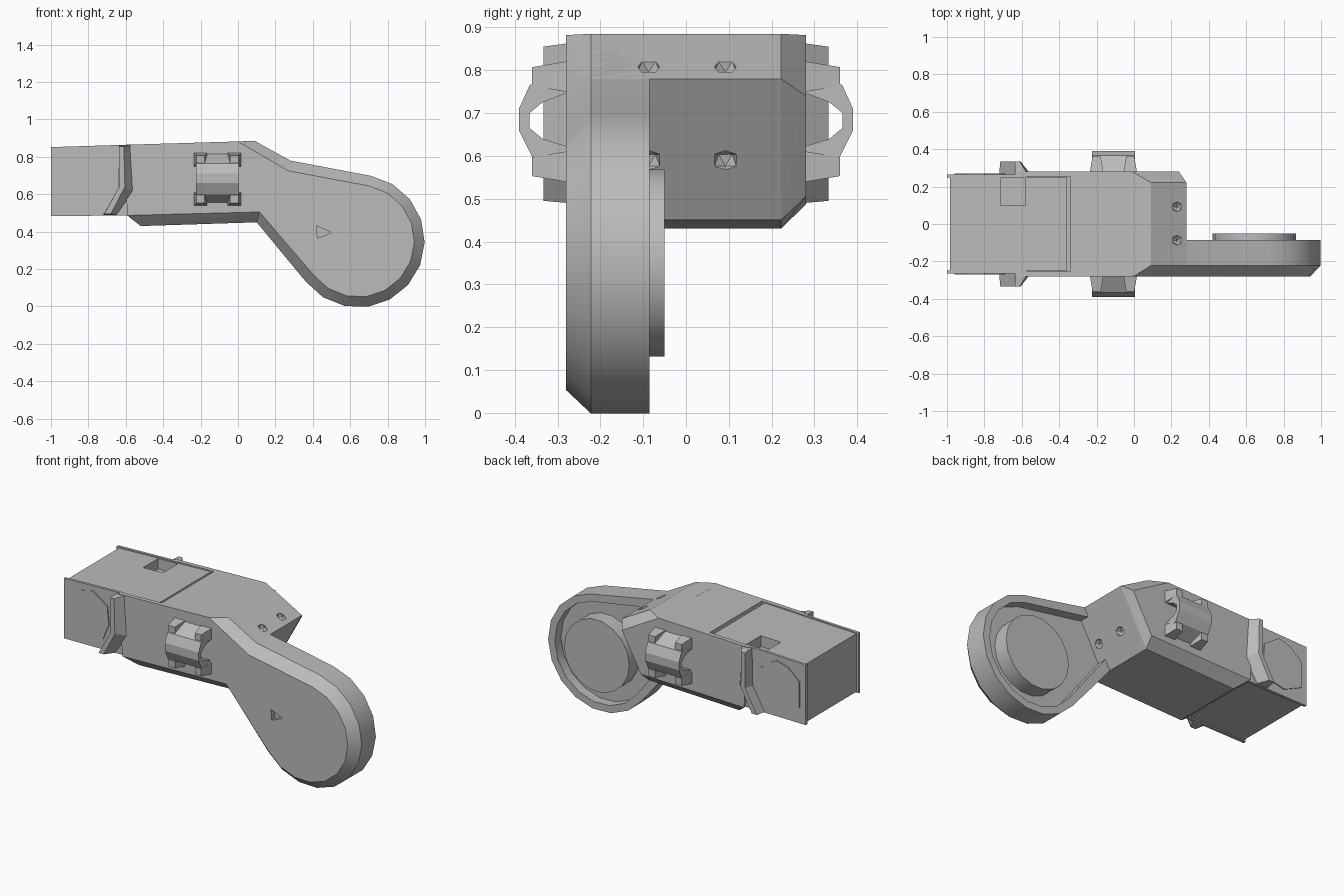
import bpy, bmesh
from math import radians, cos, sin
from mathutils import Vector

old = bpy.data.objects.get("Cube")
if old:
    bpy.data.objects.remove(old, do_unlink=True)

grey = bpy.data.materials.new("plain grey")
grey.use_nodes = True
grey.diffuse_color = (0.5, 0.5, 0.5, 1)
grey.node_tree.nodes["Principled BSDF"].inputs["Base Color"].default_value = (0.5, 0.5, 0.5, 1)


def finish(name, bm):
    bmesh.ops.recalc_face_normals(bm, faces=bm.faces)
    mesh = bpy.data.meshes.new(name)
    bm.to_mesh(mesh)
    bm.free()
    mesh.materials.append(grey)
    obj = bpy.data.objects.new(name, mesh)
    bpy.context.collection.objects.link(obj)
    return obj


def loft(name, loops):
    """Skin matching point loops and cap both ends."""
    bm = bmesh.new()
    rings = [[bm.verts.new(p) for p in loop] for loop in loops]
    n = len(rings[0])
    for a, b in zip(rings, rings[1:]):
        for i in range(n):
            j = (i + 1) % n
            bm.faces.new((a[i], a[j], b[j], b[i]))
    bm.faces.new(rings[0])
    bm.faces.new(rings[-1])
    return finish(name, bm)


def at_y(profile, y):
    return [(x, y, z) for x, z in profile]


def prism(name, profile, y0, y1):
    return loft(name, [at_y(profile, y0), at_y(profile, y1)])


def box(name, x0, x1, y0, y1, z0, z1):
    return prism(name, [(x0, z0), (x1, z0), (x1, z1), (x0, z1)], y0, y1)


def pit(point, radius):
    bm = bmesh.new()
    bmesh.ops.create_icosphere(bm, subdivisions=1, radius=radius)
    bmesh.ops.translate(bm, verts=bm.verts, vec=Vector(point))
    return finish("pit_cutter", bm)


def cut(targets, cutter):
    cutter.hide_render = True
    for obj in targets:
        mod = obj.modifiers.new("cut", "BOOLEAN")
        mod.operation = "DIFFERENCE"
        mod.solver = "EXACT"
        mod.object = cutter
        bpy.context.view_layer.objects.active = obj
        bpy.ops.object.modifier_apply(modifier=mod.name)
    bpy.data.objects.remove(cutter, do_unlink=True)


def smooth(obj, angle=30):
    bpy.ops.object.select_all(action="DESELECT")
    obj.select_set(True)
    bpy.context.view_layer.objects.active = obj
    bpy.ops.object.shade_smooth_by_angle(angle=radians(angle))


def circle(radius, start=0, stop=360, steps=16):
    angles = [radians(start + (stop - start) * i / steps) for i in range(steps + 1)]
    return [(0.643 + radius * cos(a), 0.35 + radius * sin(a)) for a in angles]


# Housing: hull of a wide core and narrower chamfered cheeks
core = [(-0.62, 0.864), (0.09, 0.885), (0.28, 0.78), (0.1, 0.45), (-0.52, 0.43), (-0.59, 0.485)]
cheek = [(-0.62, 0.864), (-0.01, 0.882), (0.24, 0.74), (0.11, 0.505), (-0.59, 0.487)]
bm = bmesh.new()
for side in (-1, 1):
    for p in at_y(core, side * 0.222) + at_y(cheek, side * 0.28):
        bm.verts.new(p)
bmesh.ops.convex_hull(bm, input=bm.verts)
bmesh.ops.dissolve_limit(bm, angle_limit=radians(1), verts=bm.verts, edges=bm.edges)
housing = finish("housing", bm)

# Arm with a round end, chamfered on the outer face
outer = [(-0.02, 0.45), (-0.02, 0.882), (0.09, 0.885), (0.28, 0.78)]
outer += circle(0.355, 79, -142, 11) + [(0.1, 0.45)]
inner = [(-0.02, 0.505), (-0.02, 0.882), (0.0, 0.882), (0.27, 0.725)]
inner += circle(0.3, 79, -142, 11) + [(0.115, 0.505)]
arm = loft("arm", [at_y(outer, -0.085), at_y(outer, -0.222), at_y(inner, -0.28)])

# Recess behind the arm, with a round boss in it
hollow = [(0.1, 0.55), (0.1, 0.77), (0.28, 0.725)] + circle(0.31, 79, -142, 11)
cut([arm], prism("hollow_cutter", hollow, -0.145, -0.04))
boss = prism("round_boss", circle(0.222, 0, 340, 17), -0.16, -0.05)

# Rear box, set into the housing with a narrow groove
rear_box = prism("rear_box", [(-0.985, 0.845), (-0.36, 0.866), (-0.36, 0.5), (-0.985, 0.488)], -0.25, 0.25)
cut([housing], box("pocket_cutter", -0.7, -0.34, -0.253, 0.253, 0.845, 1))
cut([housing, rear_box], box("notch_cutter", -0.715, -0.58, 0.1, 0.245, 0.79, 1))

# Small pits
for y in (-0.087, 0.092):
    cut([housing, arm], pit((0.23, y, 0.808), 0.03))
    cut([housing, arm], pit((0.176, y, 0.59), 0.03))
cut([arm], prism("triangle_cutter", [(0.42, 0.43), (0.5, 0.395), (0.425, 0.365)], -0.3, -0.25))

# Parts on both sides
plate_shape = [(-1, 0.852), (-0.59, 0.865), (-0.59, 0.487), (-1, 0.483)]
badge_shape = [(-0.96, 0.58), (-0.96, 0.74), (-0.88, 0.81), (-0.8, 0.83),
               (-0.7, 0.76), (-0.69, 0.65), (-0.73, 0.55), (-0.84, 0.525)]
clip_base = [(-0.635, 0.86), (-0.575, 0.863), (-0.56, 0.62), (-0.65, 0.49), (-0.72, 0.49), (-0.64, 0.63)]
clip_tip = [(-0.635, 0.855), (-0.61, 0.855), (-0.605, 0.64), (-0.68, 0.495), (-0.715, 0.495), (-0.635, 0.64)]
loop_shape = [(0.27, 0.82), (0.33, 0.785), (0.365, 0.765), (0.39, 0.71), (0.39, 0.66),
              (0.36, 0.60), (0.27, 0.55), (0.27, 0.62), (0.335, 0.64), (0.365, 0.665),
              (0.365, 0.7), (0.335, 0.725), (0.27, 0.75)]
for side, word in ((1, "back"), (-1, "front")):
    prism(word + "_end_plate", plate_shape, side * 0.249, side * 0.265)
    prism(word + "_end_badge", badge_shape, side * 0.26, side * 0.271)
    loft(word + "_clip", [at_y(clip_base, side * 0.25), at_y(clip_base, side * 0.275), at_y(clip_tip, side * 0.333)])
    loft(word + "_strap_loop", [[(x, side * y, z) for y, z in loop_shape] for x in (-0.225, 0.005)])
    # Ears at the corners of the strap loop
    for i, x in enumerate((-0.2, -0.02)):
        for j, z in enumerate((0.575, 0.785)):
            def square(r, y):
                return [(x + a * r, side * y, z + b * r) for a, b in ((-1, -1), (1, -1), (1, 1), (-1, 1))]
            loft(f"{word}_loop_ear_{i}{j}", [square(0.037, 0.27), square(0.022, 0.36)])

smooth(arm)
smooth(boss)
